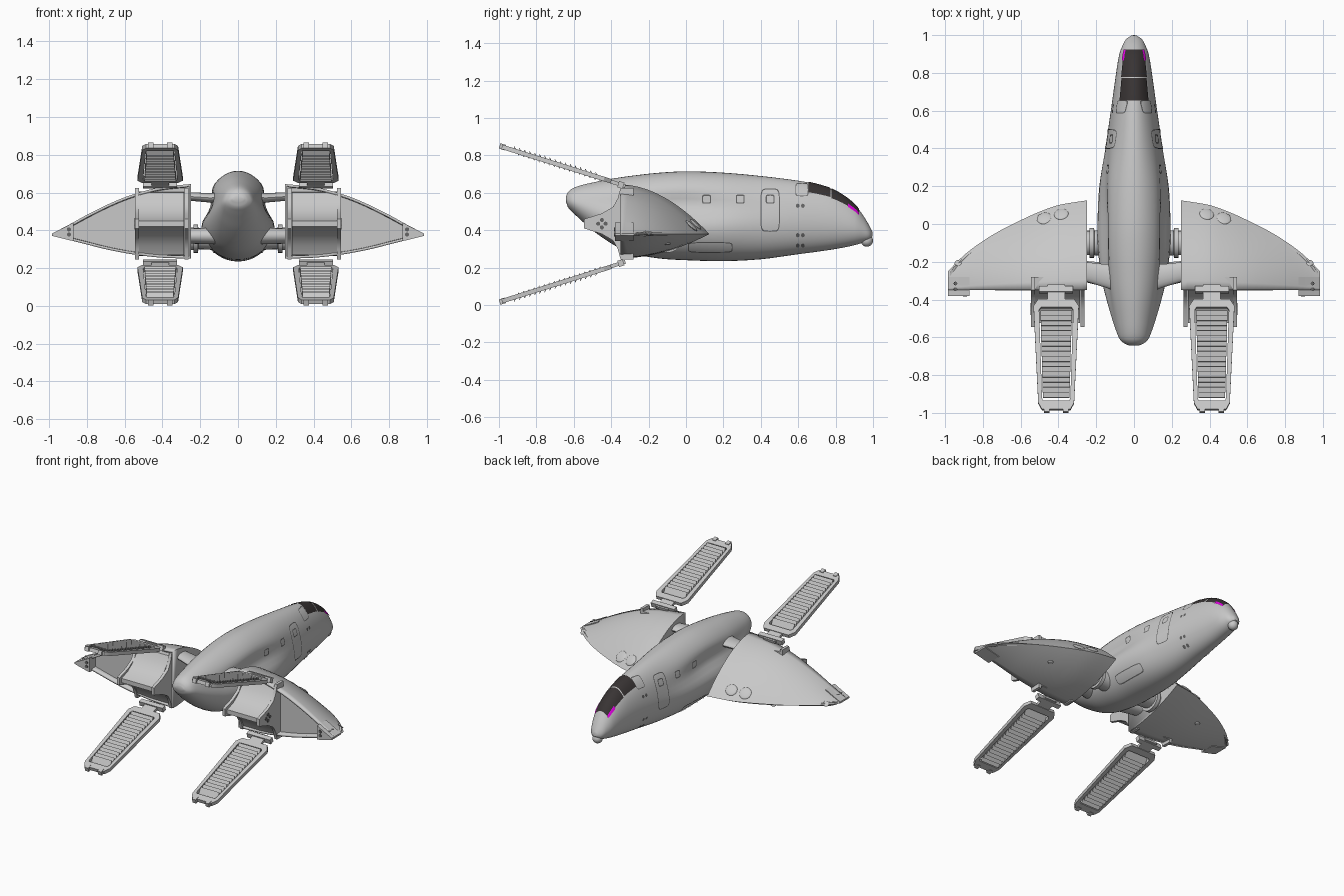
import bpy, bmesh, math
from math import sin, cos, pi, exp, radians

if "Cube" in bpy.data.objects:
    bpy.data.objects.remove(bpy.data.objects["Cube"])

def material(name, rgb):
    m = bpy.data.materials.new(name)
    m.diffuse_color = (*rgb, 1)
    m.use_nodes = True
    m.node_tree.nodes["Principled BSDF"].inputs["Base Color"].default_value = m.diffuse_color
    return m

GREY = material("hull grey", (0.58, 0.58, 0.58))
GLASS = material("dark glass", (0.04, 0.034, 0.034))
TRIM = material("dark trim", (0.13, 0.13, 0.13))
MAGENTA = material("magenta", (0.8, 0.0, 0.8))

def make(name, parts, mat, mirror=True, solid=0):
    """One object from a list of (verts, faces) parts, mirrored over x."""
    verts, faces = [], []
    for v, f in parts:
        o = len(verts)
        verts += v
        faces += [[i + o for i in q] for q in f]
    me = bpy.data.meshes.new(name)
    me.from_pydata(verts, [], faces)
    bm = bmesh.new()
    bm.from_mesh(me)
    bmesh.ops.recalc_face_normals(bm, faces=bm.faces)
    bm.to_mesh(me)
    bm.free()
    me.materials.append(mat)
    ob = bpy.data.objects.new(name, me)
    bpy.context.collection.objects.link(ob)
    if solid:
        s = ob.modifiers.new("shell", 'SOLIDIFY')
        s.thickness, s.offset = solid, -1
    if mirror:
        m = ob.modifiers.new("mirror", 'MIRROR')
        m.use_mirror_merge = False
    return ob

def prism(profile, a, b, f=lambda p, x: (x, p[0], p[1])):
    """Extrude a 2D profile between a and b (default: yz profile along x)."""
    n = len(profile)
    v = [f(p, a) for p in profile] + [f(p, b) for p in profile]
    q = [[i, (i + 1) % n, (i + 1) % n + n, i + n] for i in range(n)]
    return v, q + [list(range(n)), list(range(n, 2 * n))]

def loft(rings, closed=True, caps=True):
    n = len(rings[0])
    v = [p for r in rings for p in r]
    q = [[k * n + i, k * n + (i + 1) % n, (k + 1) * n + (i + 1) % n, (k + 1) * n + i]
         for k in range(len(rings) - 1) for i in range(n if closed else n - 1)]
    if caps:
        q += [list(range(n)), list(range(len(v) - n, len(v)))]
    return v, q

def spline(tab, x, c):
    """Smooth interpolation of column c in a table keyed by column 0."""
    n = len(tab)
    i = max(0, min(n - 2, sum(r[0] <= x for r in tab) - 1))
    def slope(k):
        a, b = tab[max(k - 1, 0)], tab[min(k + 1, n - 1)]
        return (b[c] - a[c]) / (b[0] - a[0])
    h = tab[i + 1][0] - tab[i][0]
    t = (x - tab[i][0]) / h
    return ((2*t**3 - 3*t*t + 1) * tab[i][c] + (t**3 - 2*t*t + t) * h * slope(i)
            + (3*t*t - 2*t**3) * tab[i + 1][c] + (t**3 - t*t) * h * slope(i + 1))

# Fuselage: y, bottom, top, half width
HULL = [(-.642, .555, .58, .03), (-.632, .525, .602, .052), (-.61, .50, .622, .075),
        (-.57, .462, .638, .093), (-.5, .40, .655, .117), (-.4, .33, .675, .147),
        (-.3, .28, .69, .172), (-.15, .25, .707, .193), (0, .24, .715, .197),
        (.2, .235, .708, .186), (.4, .245, .69, .152), (.6, .272, .665, .122),
        (.7, .285, .645, .108), (.8, .30, .61, .094), (.9, .32, .54, .077),
        (.95, .335, .475, .058), (.98, .347, .425, .04), (.997, .367, .392, .014)]

def hull(y, t, off=0):
    b, w = spline(HULL, y, 1), spline(HULL, y, 3)
    top = spline(HULL, y, 2)
    u = sin(t)
    waist = .28 * exp(-((y + .05) / .35) ** 2) * exp(-((u - .25) / .3) ** 2)
    x = w * cos(t) * (1 - waist) * (1 - .12 * u)
    return (x + off * cos(t), y, (b + top) / 2 + (top - b) / 2 * u + off * u)

def on_side(y, z, off=.003):
    b, top = spline(HULL, y, 1), spline(HULL, y, 2)
    u = max(-1, min(1, (2 * z - b - top) / (top - b)))
    return hull(y, math.asin(u), off)

ys = [a[0] + (b[0] - a[0]) * k / 4 for a, b in zip(HULL, HULL[1:]) for k in range(4)] + [HULL[-1][0]]
make("fuselage", [loft([[hull(y, 2 * pi * i / 48) for i in range(48)] for y in ys])], GREY, False)

# Cockpit glazing plates that follow the hull
def plate(y0, y1, t0, t1, off, n=10):
    return loft([[hull(y0 + (y1 - y0) * k / n, radians(t0 + (t1 - t0) * i / 16), off)
                  for i in range(17)] for k in range(n + 1)], False, False)
make("canopy_glass", [plate(.655, .772, 45, 135, .004), plate(.779, .925, 43, 137, .004)], GLASS, False)
make("canopy_sill", [plate(.865, .925, 39, 50, .006)], MAGENTA)

# Door, window and hatch outlines, thruster ports
def rounded(y, z, a, b, e=.35, n=28):
    def sp(v): return math.copysign(abs(v) ** e, v)
    return [on_side(y + a * sp(cos(2 * pi * i / n)), z + b * sp(sin(2 * pi * i / n))) for i in range(n)]
def outline(y, z, a, b, w=.006):
    return loft([rounded(y, z, a, b), rounded(y, z, a - w, b - w)], True, False)
make("door_outline", [outline(.45, .507, .052, .114, .005)], TRIM)
make("side_windows", [outline(y, .565, .024, .024) for y in (.11, .29, .45)], TRIM)
make("belly_hatch_outline", [outline(.13, .31, .12, .028, .005)], TRIM)
make("canopy_frame_line", [outline(.62, .615, .035, .035, .004)], TRIM)
make("nose_thrusters", [(rounded(y, z, .01, .011, 1, 12), [list(range(12))])
     for y in (.597, .625) for z in (.32, .375, .53)], TRIM)

def ball(name, c, r, scale, mat, mirror, rot=(0, 0, 0)):
    from mathutils import Matrix, Euler
    ob = make(name, [], mat, mirror)
    bm = bmesh.new()
    m = Matrix.Translation(c) @ Euler(rot).to_matrix().to_4x4() @ Matrix.Diagonal((*scale, 1))
    bmesh.ops.create_uvsphere(bm, u_segments=24, v_segments=12, radius=r, matrix=m)
    bm.to_mesh(ob.data)
ball("nose_sensor", (0, .967, .345), .033, (1, 1, 1), GREY, False)

# Wing pods: x, leading edge y, top, bottom
WING = [(.25, .125, .645, .25), (.4, .10, .63, .255), (.5, .065, .607, .265), (.6, .02, .575, .28),
        (.7, -.03, .532, .30), (.8, -.09, .482, .325), (.9, -.165, .427, .35), (.985, -.25, .383, .371)]
BACK = -.35

def wing(x, y, up):
    le = spline(WING, x, 1)
    s = max(0, min(1, (le - y) / (le - BACK)))
    return (x, y, .38 + (spline(WING, x, 2 if up else 3) - .38) * (1 - (1 - s) ** 1.9))

def section(x, n=14):
    le = spline(WING, x, 1)
    row = [le + (BACK - le) * (i / n) ** 1.5 for i in range(n + 1)]
    return [wing(x, y, True) for y in row[::-1]] + [wing(x, y, False) for y in row[1:]]

xs = [.25 + .735 * i / 24 for i in range(25)]
make("wing_shell", [loft([section(x) for x in xs], False)], GREY, solid=.014)

def bulkhead(y, x0, x1):
    r = [x0 + (x1 - x0) * i / 12 for i in range(13)]
    p = [(x, wing(x, y, True)[2] - .006) for x in r] + [(x, wing(x, y, False)[2] + .006) for x in r[::-1]]
    return prism(p, y, y + .01, lambda q, d: (q[0], d, q[1]))
make("wing_rear_bulkhead", [bulkhead(-.315, .26, .95)], GREY)
tip = [(.872, .441), (.93, .41), (.985, .383), (.985, .371), (.93, .357), (.872, .343)]
make("wing_tip_pod", [prism(tip, -.28, -.38, lambda q, d: (q[0], d, q[1]))], GREY)
def disc(c, r, f):
    return prism([(c[0] + r * cos(i * pi / 6), c[1] + r * sin(i * pi / 6)) for i in range(12)], f[0], f[1],
                 lambda q, d: (q[0], d, q[1]))
make("tip_thrusters", [disc((.895, z), .011, (-.375, -.384)) for z in (.378, .405)], TRIM)
make("tip_top_thrusters", [([wing(.945 + .01 * cos(i * pi / 6), y + .01 * sin(i * pi / 6), True)[:2] + (.41,)
     for i in range(12)], [list(range(12))]) for y in (-.315, -.345)], TRIM)

# Round lamps set into the leading edges
for i, (x, y, r) in enumerate([(.385, .052, .038), (.475, .03, .04), (.93, -.205, .02)]):
    ball(f"wing_lamp_{i}", wing(x, y, True), r, (1, 1, .22), GREY, True, (radians(-42), radians(12), 0))
ball("wing_under_lamp", wing(.6, -.1, False), .018, (1, 1, .4), GREY, True)

# Wedge engine with concave ramps, between side walls
up = [(-.28, .605), (-.345, .60), (-.37, .55), (-.41, .505), (-.46, .47), (-.525, .45)]
ramp = up + [(y, .87 - z) for y, z in up[::-1]]
wall_up = [(-.28, .625), (-.35, .625), (-.365, .57), (-.39, .525), (-.45, .49), (-.545, .46)]
wall = wall_up + [(y, .87 - z) for y, z in wall_up[::-1]]
make("engine_wedge", [prism(ramp, .285, .525)], GREY)
make("engine_side_walls", [prism(wall, .262, .282), prism(wall, .525, .545)], GREY)
make("engine_wall_ports", [prism([(-.45 + dy + .011 * cos(i * pi / 6), .435 + dz + .011 * sin(i * pi / 6))
     for i in range(12)], .54, .549) for dy, dz in ((.02, 0), (-.02, 0), (0, .02), (0, -.02))], TRIM)

# Pylons joining pods to fuselage
def strut(name, rings):
    make(name, [loft([[(x, y + a * cos(i * pi / 10), z + b * sin(i * pi / 10)) for i in range(20)]
                      for x, y, z, a, b in rings])], GREY)
strut("upper_pylon", [(.06, -.29, .575, .08, .028), (.15, -.275, .572, .062, .025), (.27, -.25, .58, .05, .022)])
strut("lower_pylon", [(.10, -.10, .355, .075, .06), (.21, -.10, .355, .065, .055),
                      (.211, -.10, .355, .08, .075), (.235, -.10, .355, .08, .075),
                      (.236, -.10, .355, .065, .06), (.27, -.10, .355, .065, .06)])
strut("rear_lower_pylon", [(.08, -.28, .37, .07, .045), (.27, -.25, .37, .055, .04)])

# Louvred radiator flaps, upper and lower
ANG, CX = radians(17.5), .412
OUTER = [(.095, 0), (.12, .04), (.095, .575), (.075, .612)]
INNER = [(.08, .045), (.09, .06), (.075, .55), (.07, .565)]
def full(half):
    return half + [(-x, u) for x, u in half[::-1]]

for side in ("upper", "lower"):
    def yz(u, v):
        z = .662 + u * sin(ANG) + v * cos(ANG)
        return (-.40 - u * cos(ANG) + v * sin(ANG), z if side == "upper" else .867 - z)
    def ring(half, v):
        return [(CX + x, *yz(u, v)) for x, u in full(half)]
    def bar(u0, u1, v0, v1, x0, x1):
        return prism([yz(u0, v0), yz(u1, v0), yz(u1, v1), yz(u0, v1)], CX + x0, CX + x1)
    rings = [ring(OUTER, -.012), ring(OUTER, .012), ring(INNER, .012), ring(INNER, -.012), ring(OUTER, -.012)]
    make(side + "_flap_frame", [loft(rings, True, False)], GREY)
    slats = []
    for k in range(17):
        u, c, s = .075 + k * .0285, .026 * cos(radians(40)), .026 * sin(radians(40))
        w = .083 - .012 * k / 16
        slats.append(prism([yz(u - c, -s - .003), yz(u + c, s + .001), yz(u + c, s + .007), yz(u - c, -s + .003)],
                           CX - w, CX + w))
    make(side + "_flap_slats", slats, GREY)
    make(side + "_flap_hinge", [bar(-.08, .02, -.012, .008, -.046, .046), bar(-.07, -.04, -.02, .014, -.09, .09)], GREY)
    make(side + "_flap_end_lugs", [bar(.595, .626, -.014, .016, x - .014, x + .014) for x in (-.05, .05)], GREY)

# Smooth shading with sharp creases
for ob in bpy.context.scene.objects:
    ob.select_set(True)
    bpy.context.view_layer.objects.active = ob
bpy.ops.object.shade_smooth_by_angle(angle=radians(32))
